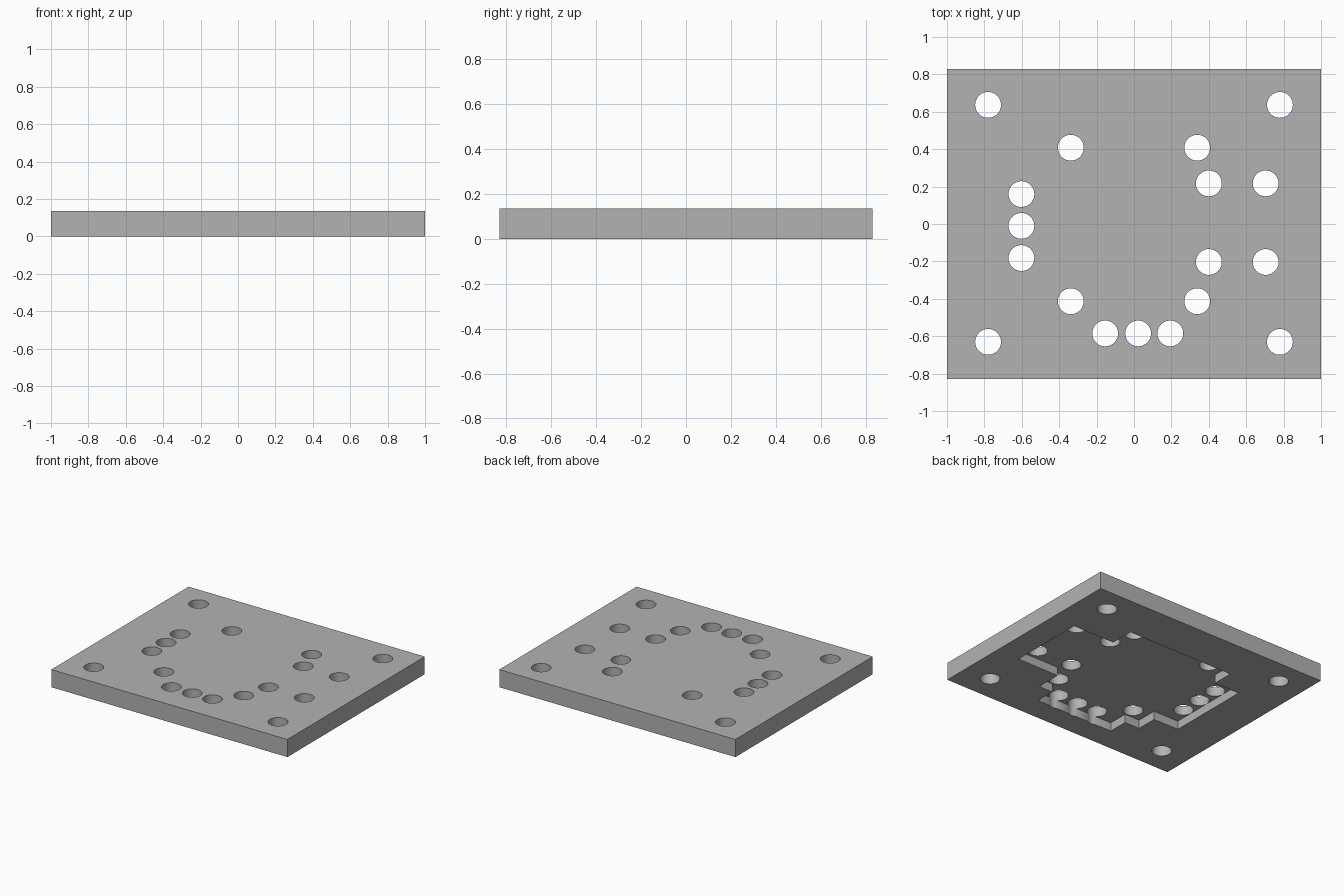
import bpy, bmesh, math

if "Cube" in bpy.data.objects:
    bpy.data.objects.remove(bpy.data.objects["Cube"], do_unlink=True)

HALF_Y, THICK, POCKET = 0.83, 0.135, 0.065
HOLE_R = 0.069

grey = bpy.data.materials.new("plain grey")
grey.use_nodes = True
colour = (0.45, 0.45, 0.45, 1)
grey.diffuse_color = colour
for node in grey.node_tree.nodes:
    if node.type == 'BSDF_PRINCIPLED':
        node.inputs["Base Color"].default_value = colour


def prism(name, outlines, z0, z1):
    """Extrude one or more closed outlines from z0 to z1."""
    bm = bmesh.new()
    for pts in outlines:
        face = bm.faces.new([bm.verts.new((x, y, z0)) for x, y in pts])
        ext = bmesh.ops.extrude_face_region(bm, geom=[face], use_keep_orig=True)
        verts = [g for g in ext["geom"] if isinstance(g, bmesh.types.BMVert)]
        bmesh.ops.translate(bm, verts=verts, vec=(0, 0, z1 - z0))
    bmesh.ops.recalc_face_normals(bm, faces=bm.faces[:])
    mesh = bpy.data.meshes.new(name)
    bm.to_mesh(mesh)
    bm.free()
    mesh.materials.append(grey)
    obj = bpy.data.objects.new(name, mesh)
    bpy.context.collection.objects.link(obj)
    return obj


def circle(cx, cy, r=HOLE_R, n=48):
    return [(cx + r * math.cos(2 * math.pi * i / n),
             cy + r * math.sin(2 * math.pi * i / n)) for i in range(n)]


# Rectangular slab
plate = prism("mounting_plate",
              [[(-1, -HALF_Y), (1, -HALF_Y), (1, HALF_Y), (-1, HALF_Y)]], 0, THICK)

# Stepped recess in the underside
pocket = prism("pocket_cutter", [[
    (0.33, -0.645), (0.33, -0.49), (0.45, -0.49), (0.45, -0.29),
    (0.805, -0.29), (0.805, 0.31), (0.45, 0.31), (0.45, 0.497),
    (-0.457, 0.497), (-0.457, 0.33), (-0.672, 0.33), (-0.672, -0.327),
    (-0.457, -0.327), (-0.457, -0.49), (-0.33, -0.49), (-0.33, -0.645)]],
    -0.1, POCKET)

# Through holes: corners, inner square, right-hand pairs, side row, front row
centres = [(sx * 0.78, y) for sx in (-1, 1) for y in (-0.63, 0.637)]
centres += [(sx * 0.338, y) for sx in (-1, 1) for y in (-0.413, 0.408)]
centres += [(x, y) for x in (0.40, 0.704) for y in (-0.203, 0.217)]
centres += [(-0.602, y) for y in (-0.182, -0.01, 0.16)]
centres += [(x, -0.585) for x in (-0.154, 0.022, 0.194)]
holes = prism("hole_cutter", [circle(x, y) for x, y in centres], -0.2, 0.4)

# Cut, apply and tidy up
bpy.ops.object.select_all(action='DESELECT')
bpy.context.view_layer.objects.active = plate
plate.select_set(True)
for cutter in (pocket, holes):
    cutter.hide_render = True
    mod = plate.modifiers.new(cutter.name, 'BOOLEAN')
    mod.operation = 'DIFFERENCE'
    mod.solver = 'EXACT'
    mod.object = cutter
    bpy.ops.object.modifier_apply(modifier=mod.name)
    bpy.data.objects.remove(cutter, do_unlink=True)

bpy.ops.object.shade_smooth_by_angle(angle=math.radians(30))
